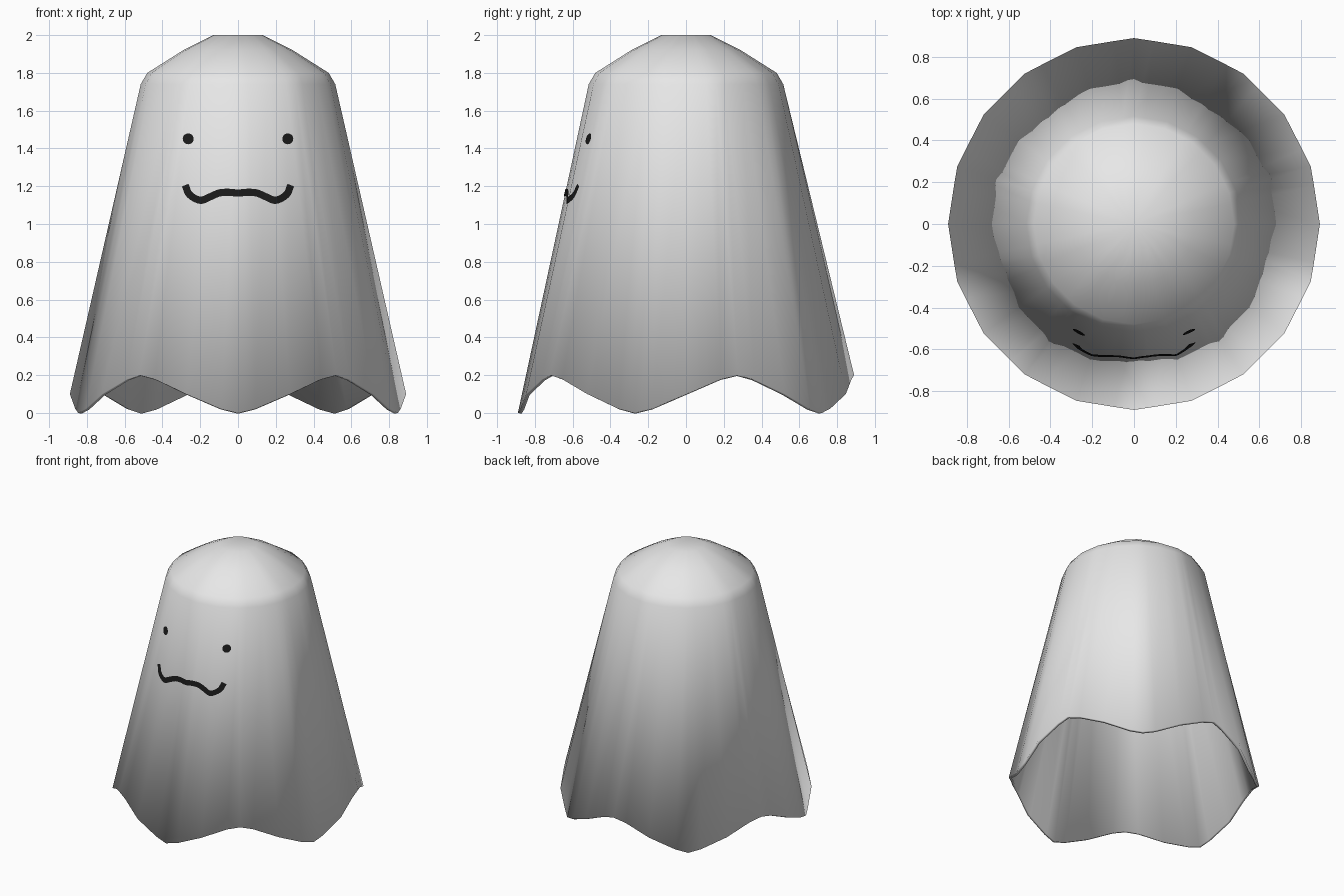
import bpy, bmesh, math
from mathutils import Vector
from mathutils.bvhtree import BVHTree

if "Cube" in bpy.data.objects:
    bpy.data.objects.remove(bpy.data.objects["Cube"])


def material(name, rgb):
    m = bpy.data.materials.new(name)
    m.diffuse_color = (*rgb, 1)
    m.use_nodes = True
    m.node_tree.nodes["Principled BSDF"].inputs["Base Color"].default_value = m.diffuse_color
    return m


def add_object(name, bm, mat, angle):
    me = bpy.data.meshes.new(name)
    bm.to_mesh(me)
    ob = bpy.data.objects.new(name, me)
    bpy.context.collection.objects.link(ob)
    me.materials.append(mat)
    bpy.ops.object.select_all(action='DESELECT')
    bpy.context.view_layer.objects.active = ob
    ob.select_set(True)
    bpy.ops.object.shade_smooth_by_angle(angle=math.radians(angle))
    return ob


white = material("sheet white", (0.8, 0.8, 0.8))
black = material("face black", (0.01, 0.01, 0.01))

# Sheet: 20-sided cone whose hem has five waves, with rounded crests and troughs
columns = []                                   # (angle, hem height, radius factor)
for k in range(10):
    sign = 1 if k % 2 else -1
    for off, lift, f in ((-6, 0.078, 0.99), (0, 0.1, 1), (6, 0.078, 0.99), (18, 0, 1)):
        columns.append((math.radians(36 * k + off), 0.1 + sign * lift, f))

body = bmesh.new()
profile = [(0.89, None), (0.515, 1.74), (0.48, 1.80), (0.29, 1.92), (0.13, 2.0)]
rings = [[body.verts.new((r * f * math.sin(t), -r * f * math.cos(t), hem if z is None else z))
          for t, hem, f in columns] for r, z in profile]
n = len(columns)
for a, b in zip(rings, rings[1:]):
    for i in range(n):
        j = (i + 1) % n
        body.faces.new((a[i], a[j], b[j], b[i]))
crown = body.verts.new((0, 0, 1.992))
for i in range(n):
    body.faces.new((rings[-1][i], rings[-1][(i + 1) % n], crown))
body.normal_update()
tree = BVHTree.FromBMesh(body)
sheet = add_object("sheet", body, white, 40)
solid = sheet.modifiers.new("thickness", 'SOLIDIFY')
solid.thickness = 0.02
solid.offset = -1


def on_front(x, z):
    """Point just in front of the sheet at x, z."""
    hit, normal, _, _ = tree.ray_cast(Vector((x, -3, z)), Vector((0, 1, 0)))
    return hit + normal * 0.004


# Eyes: small round discs laid on the sheet
for side, name in ((-1, "left_eye"), (1, "right_eye")):
    bm = bmesh.new()
    bm.faces.new([bm.verts.new(on_front(side * 0.262 + 0.029 * math.cos(t), 1.45 + 0.029 * math.sin(t)))
                  for t in (2 * math.pi * i / 20 for i in range(20))])
    add_object(name, bm, black, 30)

# Mouth: mirrored wavy ribbon laid on the sheet
half = [(0.278, 1.205), (0.255, 1.155), (0.20, 1.125), (0.15, 1.142), (0.10, 1.163), (0.05, 1.167)]
pts = [Vector((-x, z)) for x, z in half] + [Vector((0, 1.163))] + [Vector(p) for p in reversed(half)]
pts = [2 * pts[0] - pts[1]] + pts + [2 * pts[-1] - pts[-2]]
line = []
for p0, p1, p2, p3 in zip(pts, pts[1:], pts[2:], pts[3:]):
    for s in range(6):
        t = s / 6
        line.append(0.5 * (2 * p1 + (p2 - p0) * t + (2 * p0 - 5 * p1 + 4 * p2 - p3) * t * t
                           + (3 * p1 - p0 - 3 * p2 + p3) * t ** 3))
line.append(pts[-2])
bm = bmesh.new()
pairs = []
for i, p in enumerate(line):
    d = (line[min(i + 1, len(line) - 1)] - line[max(i - 1, 0)]).normalized()
    side = Vector((-d.y, d.x)) * 0.019
    pairs.append([bm.verts.new(on_front(*(p + side * k))) for k in (-1, 0, 1)])
for a, b in zip(pairs, pairs[1:]):
    for k in (0, 1):
        bm.faces.new((a[k], b[k], b[k + 1], a[k + 1]))
add_object("mouth", bm, black, 30)
